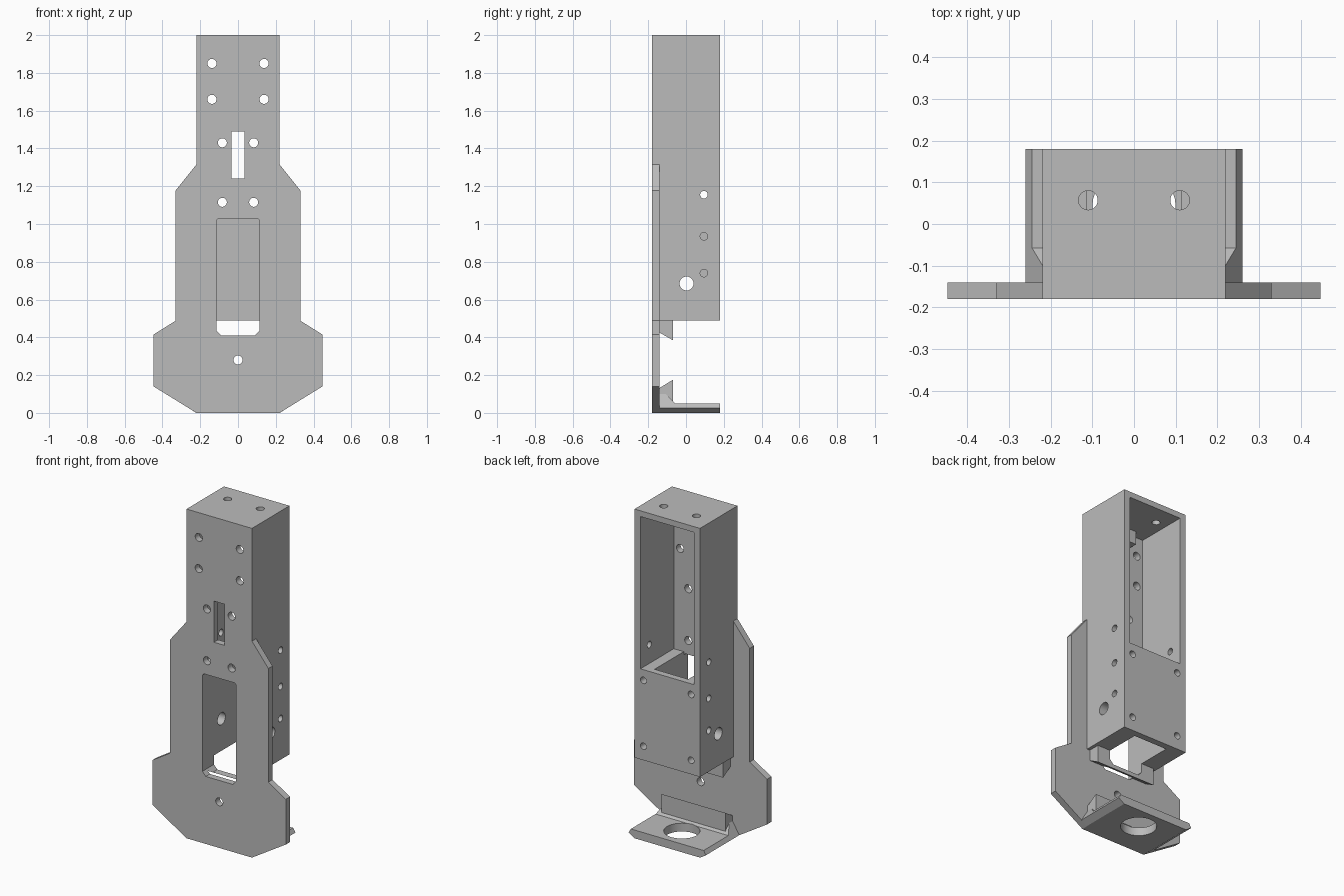
import bpy, bmesh, math
from mathutils import Matrix

if "Cube" in bpy.data.objects:
    bpy.data.objects.remove(bpy.data.objects["Cube"], do_unlink=True)

grey = bpy.data.materials.new("plain grey")
grey.use_nodes = True
colour = (0.5, 0.5, 0.5, 1)
grey.diffuse_color = colour
grey.node_tree.nodes["Principled BSDF"].inputs["Base Color"].default_value = colour


def finish(name, bm):
    bmesh.ops.recalc_face_normals(bm, faces=bm.faces)
    mesh = bpy.data.meshes.new(name)
    bm.to_mesh(mesh)
    bm.free()
    mesh.materials.append(grey)
    ob = bpy.data.objects.new(name, mesh)
    bpy.context.collection.objects.link(ob)
    return ob


def prism(name, points, axis, lo, hi):
    """Extrude a profile along an axis: (x, z) along y, or (y, z) along x."""
    bm = bmesh.new()
    place = (lambda a, b: (a, lo, b)) if axis == "y" else (lambda a, b: (lo, a, b))
    face = bm.faces.new([bm.verts.new(place(*p)) for p in points])
    out = bmesh.ops.extrude_face_region(bm, geom=[face])
    shift = (0, hi - lo, 0) if axis == "y" else (hi - lo, 0, 0)
    verts = [v for v in out["geom"] if isinstance(v, bmesh.types.BMVert)]
    bmesh.ops.translate(bm, verts=verts, vec=shift)
    return finish(name, bm)


def box(name, x0, x1, y0, y1, z0, z1):
    return prism(name, [(x0, z0), (x1, z0), (x1, z1), (x0, z1)], "y", y0, y1)


def drill(centre, radius, length, axis):
    bm = bmesh.new()
    turn = {"x": Matrix.Rotation(math.pi / 2, 4, "Y"),
            "y": Matrix.Rotation(math.pi / 2, 4, "X"), "z": Matrix()}[axis]
    bmesh.ops.create_cone(bm, cap_ends=True, segments=32, radius1=radius, radius2=radius,
                          depth=length, matrix=Matrix.Translation(centre) @ turn)
    return finish("drill_cutter", bm)


def combine(ob, cutters, operation="DIFFERENCE"):
    for cutter in cutters:
        cutter.hide_render = True
        mod = ob.modifiers.new("cut", "BOOLEAN")
        mod.operation, mod.solver, mod.object = operation, "EXACT", cutter
        bpy.context.view_layer.objects.active = ob
        bpy.ops.object.modifier_apply(modifier=mod.name)
        bpy.data.objects.remove(cutter, do_unlink=True)


def mirrored(half):
    return half + [(-a, b) for a, b in reversed(half)]


BACK, JOIN, FRONT = 0.18, -0.14, -0.18
SIDES = (-1, 1)


def window():
    return prism("window_cutter", mirrored([(0.09, 0.41), (0.113, 0.435), (0.113, 1.02), (0.103, 1.03)]),
                 "y", -0.3, 0)


# Front plate with stepped outline, window, slot and screw holes
plate = prism("front_plate", mirrored([(0.22, 0), (0.447, 0.14), (0.447, 0.415), (0.33, 0.488),
                                       (0.33, 1.178), (0.22, 1.315), (0.22, 2)]), "y", FRONT, JOIN)
cuts = [window(), box("slot_cutter", -0.035, 0.035, -0.3, 0, 1.24, 1.49),
        drill((0, JOIN, 0.28), 0.024, 0.3, "y")]
for s in SIDES:
    for x, z in ((0.138, 1.85), (0.138, 1.66), (0.083, 1.43), (0.083, 1.115)):
        cuts.append(drill((s * x, JOIN, z), 0.024, 0.3, "y"))
combine(plate, cuts)

# Housing: open compartment above, solid block with a vertical channel below
housing = box("housing", -0.22, 0.22, JOIN, BACK, 0.49, 2)
cuts = [box("compartment_cutter", -0.18, 0.18, -0.3, 0.3, 1.04, 1.965),
        box("channel_cutter", -0.113, 0.113, -0.3, 0.14, 0.3, 1.2),
        drill((0, 0.003, 0.685), 0.037, 1, "x")]
for s in SIDES:
    cuts.append(drill((s * 0.11, 0.057, 2), 0.023, 0.2, "z"))
    for z in (0.74, 0.935, 1.155):
        cuts.append(drill((s * 0.2, 0.095, z), 0.02, 0.12, "x"))
    for z in (0.575, 0.975):
        cuts.append(drill((s * 0.16, BACK, z), 0.02, 0.16, "y"))
combine(housing, cuts)

# Small stop block under the housing roof
stop = box("roof_stop", -0.09, 0.09, JOIN, -0.09, 1.885, 1.965)

# Facing undercut rails
upper = prism("upper_rail", [(JOIN, 0.49), (JOIN, 0.425), (-0.07, 0.385), (-0.07, 0.49)], "x", -0.2, 0.2)
combine(upper, [window()])
lower = prism("lower_rail", [(JOIN, 0.04), (JOIN, 0.132), (-0.07, 0.175), (-0.07, 0.04)], "x", -0.215, 0.215)

# Foot with gusset, bevelled sides and a round opening
foot = prism("foot", [(JOIN, 0), (BACK, 0), (BACK, 0.05), (-0.057, 0.05), (JOIN, 0.132)], "x", -0.4, 0.4)
sides = prism("foot_sides", mirrored([(0.22, -0.001), (0.26, 0.025), (0.19, 0.14)]), "y", -0.3, 0.3)
combine(foot, [sides], "INTERSECT")
combine(foot, [drill((0, 0.04, 0), 0.1, 0.3, "z")])

# Smooth the drilled holes and keep every edge crisp
for ob in (plate, housing, stop, upper, lower, foot):
    bpy.ops.object.select_all(action="DESELECT")
    ob.select_set(True)
    bpy.context.view_layer.objects.active = ob
    bpy.ops.object.shade_smooth_by_angle(angle=math.radians(30))
